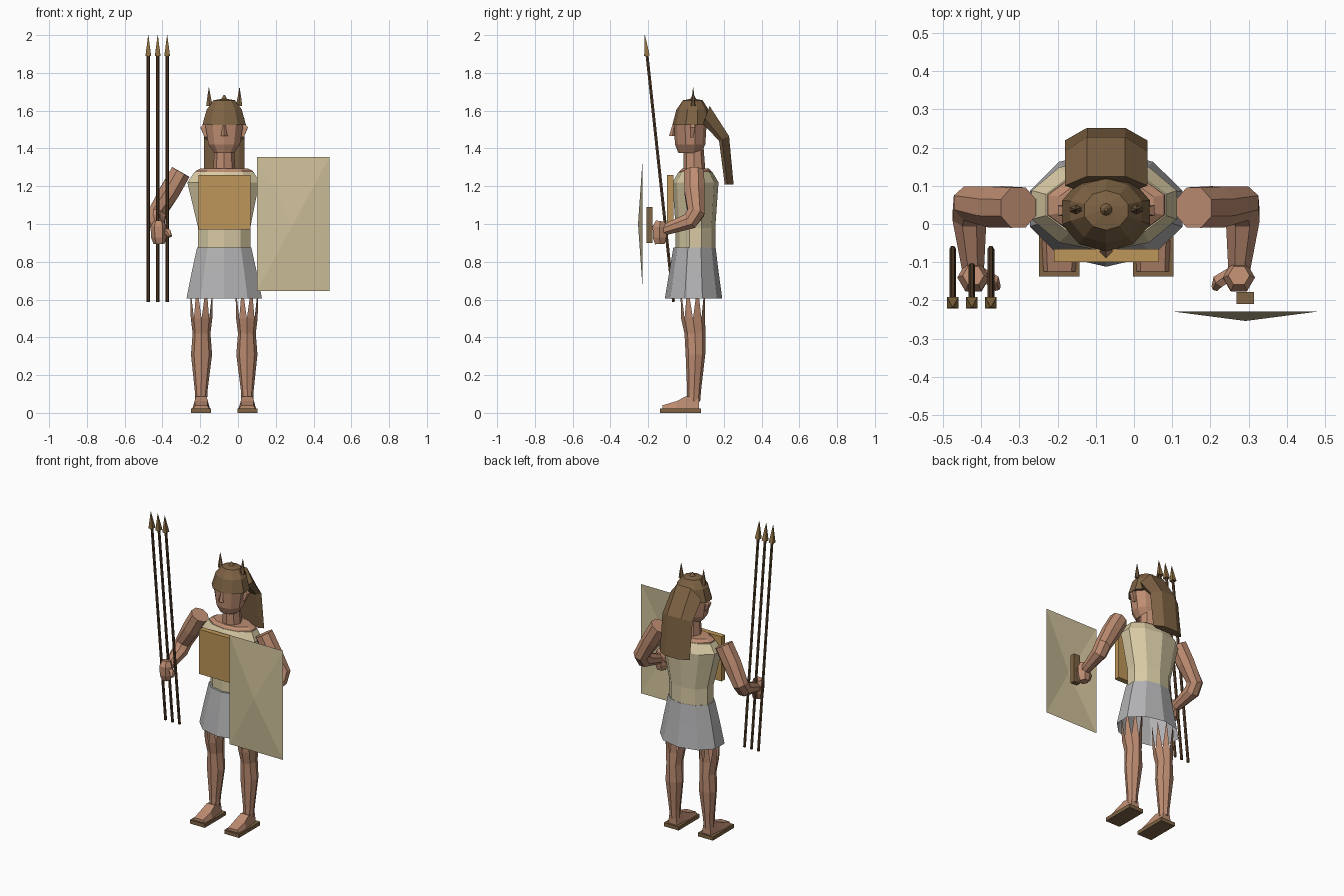
import bpy, bmesh, math
from mathutils import Vector

if "Cube" in bpy.data.objects:
    bpy.data.objects.remove(bpy.data.objects["Cube"])

CX = -0.073  # body symmetry plane


def material(name, r, g, b):
    m = bpy.data.materials.new(name)
    lin = [((c / 255 + 0.055) / 1.055) ** 2.4 for c in (r, g, b)]
    m.diffuse_color = (*lin, 1)
    m.use_nodes = True
    m.node_tree.nodes["Principled BSDF"].inputs["Base Color"].default_value = m.diffuse_color
    return m


SKIN = material("skin", 190, 141, 114)
LINEN = material("cream_linen", 216, 202, 164)
HIDE = material("shield_hide", 206, 192, 154)
GREY = material("grey_cloth", 178, 178, 180)
BROWN = material("brown_leather", 126, 99, 68)
WOOD = material("dark_wood", 92, 68, 46)
BRASS = material("brass", 190, 150, 88)
TIP = material("bronze", 146, 114, 66)


def finish(name, bm, mat):
    bmesh.ops.recalc_face_normals(bm, faces=bm.faces)
    me = bpy.data.meshes.new(name)
    bm.to_mesh(me)
    bm.free()
    me.materials.append(mat)
    ob = bpy.data.objects.new(name, me)
    bpy.context.collection.objects.link(ob)
    return ob


def skin_rings(bm, rings, caps):
    """Join point loops with quads; caps = (first, last)."""
    loops = [[bm.verts.new(p) for p in r] for r in rings]
    n = len(loops[0])
    for a, b in zip(loops, loops[1:]):
        for i in range(n):
            j = (i + 1) % n
            bm.faces.new((a[i], a[j], b[j], b[i]))
    if caps[0]:
        bm.faces.new(loops[0])
    if caps[1]:
        bm.faces.new(loops[-1])
    return loops


def ellipse(x, y, z, rx, ry, n):
    # first corner points to the front
    return [(x + rx * math.sin(2 * math.pi * i / n),
             y - ry * math.cos(2 * math.pi * i / n), z) for i in range(n)]


def loft(name, rings, n, mat, caps=(True, True)):
    bm = bmesh.new()
    skin_rings(bm, [ellipse(*r, n) for r in rings], caps)
    return finish(name, bm, mat)


def tube(name, path, n, mat):
    """Faceted tube through (x, y, z, radius) points, mitred at bends."""
    pts = [Vector(p[:3]) for p in path]
    rings = []
    for i, p in enumerate(pts):
        d = Vector()
        if i > 0:
            d += (p - pts[i - 1]).normalized()
        if i < len(pts) - 1:
            d += (pts[i + 1] - p).normalized()
        d.normalize()
        u = d.cross(Vector((1, 0, 0))).normalized()
        v = d.cross(u)
        r = path[i][3]
        rings.append([p + r * (u * math.cos(t) + v * math.sin(t))
                      for t in [2 * math.pi * (k + 0.5) / n for k in range(n)]])
    bm = bmesh.new()
    skin_rings(bm, rings, (True, True))
    return finish(name, bm, mat)


def box(name, x0, x1, y0, y1, z0, z1, mat):
    bm = bmesh.new()
    skin_rings(bm, [[(x0, y0, z), (x1, y0, z), (x1, y1, z), (x0, y1, z)]
                    for z in (z0, z1)], (True, True))
    return finish(name, bm, mat)


# Torso, shoulder yoke and kilt
loft("tunic", [(CX, .05, .85, .145, .105), (CX, .05, .98, .145, .105),
               (CX - .005, .05, 1.22, .2, .122), (CX, .05, 1.275, .165, .09)], 10, LINEN)
loft("shoulder_yoke", [(CX, .05, 1.24, .172, .095), (CX, .05, 1.28, .16, .085),
                       (CX, .05, 1.295, .13, .07)], 10, SKIN)
loft("kilt", [(CX, .045, .875, .151, .112), (CX, .042, .75, .18, .13),
              (CX, .04, .605, .21, .152)], 10, GREY, (True, False))
box("chest_plate", -.21, .065, -.1, -.065, .97, 1.26, BRASS)

# Neck, head, nose, ears
loft("neck", [(CX, .045, 1.25, .062, .06), (CX, .04, 1.42, .05, .052)], 8, SKIN)
loft("head", [(CX, .02, 1.375, .055, .06), (CX, .022, 1.42, .088, .08),
              (CX, .022, 1.54, .108, .088)], 10, SKIN)
loft("nose", [(CX, -.072, 1.465, .018, .018), (CX, -.062, 1.525, .006, .01)], 4, SKIN)
for s in (-1, 1):
    tube("ear", [(CX + s * .095, .03, 1.46, .012), (CX + s * .112, .035, 1.51, .02),
                 (CX + s * .1, .035, 1.53, .008)], 4, SKIN)

# Helmet with knob and two thin horns
loft("helmet", [(CX, .03, 1.525, .121, .102), (CX, .034, 1.605, .098, .085),
                (CX, .036, 1.655, .06, .052), (CX, .038, 1.662, .016, .016),
                (CX, .038, 1.682, .004, .004)], 10, BROWN)
for s in (-1, 1):
    loft("helmet_horn", [(CX + s * .078, .038, 1.625, .02, .012),
                         (CX + s * .08, .038, 1.66, .013, .008),
                         (CX + s * .081, .038, 1.722, .001, .001)], 6, BROWN)

# Falling crest: wide inner side, narrow outer side
crest = []
for yi, zi, yo, zo in ((.09, 1.53, .125, 1.625), (.175, 1.44, .228, 1.465),
                       (.205, 1.21, .252, 1.21)):
    ym, zm = yi + (yo - yi) * .3, zi + (zo - zi) * .3
    crest.append([(CX - .08, yi, zi), (CX + .08, yi, zi), (CX + .108, ym, zm),
                  (CX + .05, yo, zo), (CX - .05, yo, zo), (CX - .108, ym, zm)])
bm = bmesh.new()
skin_rings(bm, crest, (True, True))
finish("helmet_crest", bm, BROWN)

for s in (-1, 1):
    side = "right" if s < 0 else "left"

    def X(d):
        return CX + s * d

    # Leg with a jagged upper edge of triangular points
    leg_rings = [(X(.122), .04, .06, .031, .035), (X(.122), .043, .12, .034, .037),
                 (X(.12), .05, .31, .056, .052), (X(.12), .048, .42, .047, .056),
                 (X(.12), .037, .5, .057, .063)]
    bm = bmesh.new()
    top = skin_rings(bm, [ellipse(*r, 8) for r in leg_rings], (True, False))[-1]
    for i, tip in enumerate(ellipse(X(.12), .035, .68, .066, .07, 16)[1::2]):
        bm.faces.new((top[i], top[(i + 1) % 8], bm.verts.new(tip)))
    finish(side + "_leg", bm, SKIN)

    # Sandal sole and wedge foot
    xs = sorted((X(.07), X(.176)))
    box(side + "_sole", *xs, -.137, .08, 0, .024, BROWN)
    bm = bmesh.new()
    skin_rings(bm, [[(X(.122) - w, y, .024), (X(.122) + w, y, .024),
                     (X(.122) + w * .75, y, z), (X(.122) - w * .75, y, z)]
                    for y, w, z in ((-.125, .042, .04), (-.05, .046, .062),
                                    (.0, .038, .088), (.068, .032, .075))], (True, True))
    finish(side + "_foot", bm, SKIN)

    # Upper arm, forearm, hand and thumb
    tube(side + "_arm", [(X(.23), .043, 1.275, .057), (X(.29), .045, 1.17, .058),
                         (X(.355), .052, 1.06, .05), (X(.358), .02, 1.015, .048),
                         (X(.348), -.125, .965, .03)], 8, SKIN)
    tube(side + "_hand", [(X(.348), -.135, 1.015, .028), (X(.348), -.14, .985, .042),
                          (X(.346), -.14, .93, .041), (X(.344), -.138, .895, .03)], 6, SKIN)
    tube(side + "_thumb", [(X(.33), -.13, .965, .018), (X(.295), -.15, .955, .018),
                           (X(.285), -.168, .935, .01)], 5, SKIN)

# Three leaning javelins
for x in (-.475, -.425, -.375):
    tube("javelin_shaft", [(x, -.066, .588, .009), (x, -.208, 1.91, .009)], 6, WOOD)
    tube("javelin_tip", [(x, -.2065, 1.89, .021), (x, -.218, 2.0, .001)], 4, TIP)

# Shield: shallow four-sided pyramid with a grip behind it
bm = bmesh.new()
peak = bm.verts.new((.292, -.254, 1.0))
rim = [bm.verts.new((x, -.229, z)) for x, z in
       ((.1, .645), (.485, .645), (.485, 1.355), (.1, 1.355))]
for i in range(4):
    bm.faces.new((rim[i], rim[(i + 1) % 4], peak))
finish("shield", bm, HIDE)
box("shield_grip", .269, .315, -.21, -.178, .9, 1.09, BROWN)
